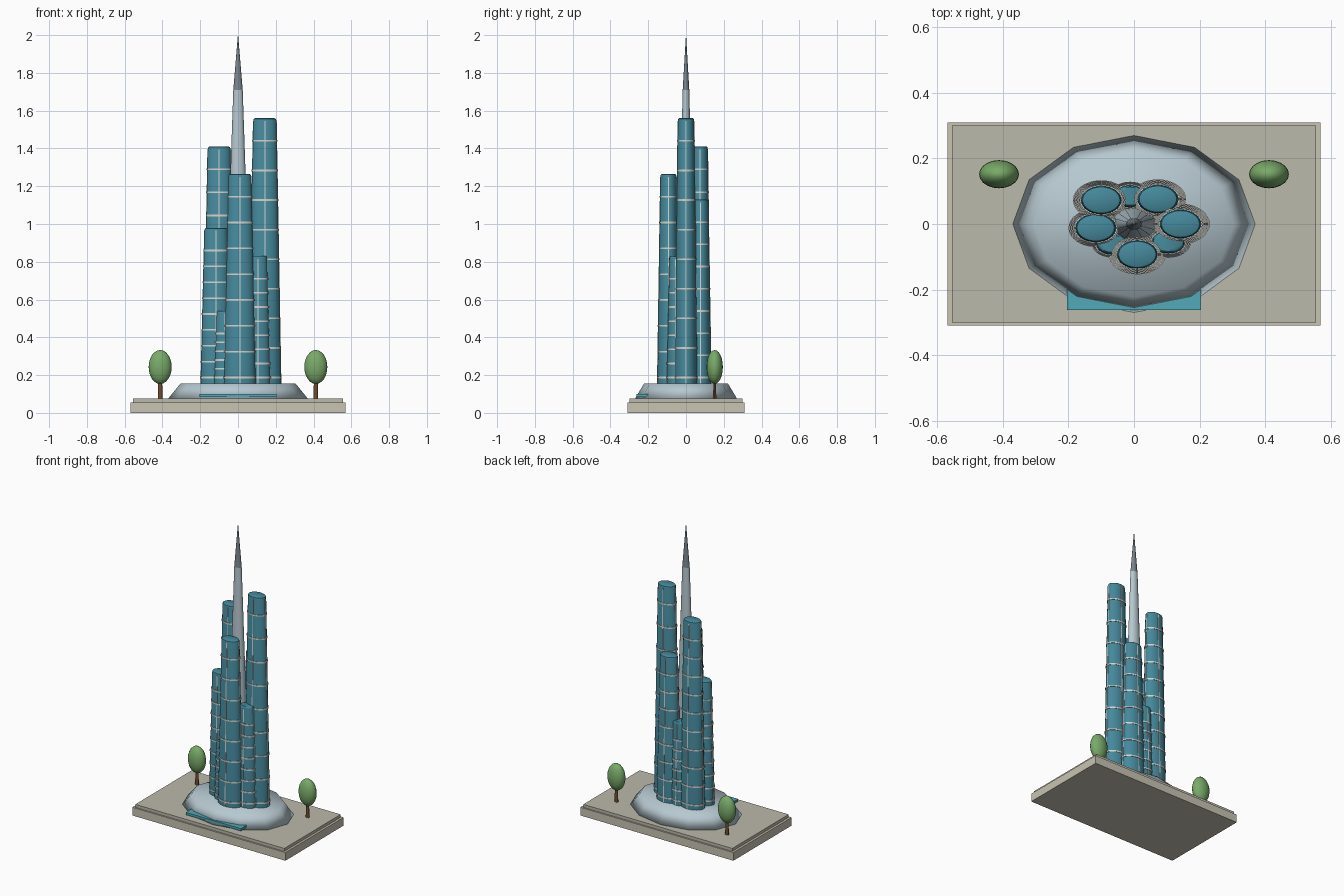
import bpy, bmesh, math

if "Cube" in bpy.data.objects:
    bpy.data.objects.remove(bpy.data.objects["Cube"])

SQ = 0.70  # everything round is squashed along y


def mat(name, r, g, b):
    m = bpy.data.materials.new(name)
    m.diffuse_color = (r, g, b, 1)
    m.use_nodes = True
    m.node_tree.nodes["Principled BSDF"].inputs["Base Color"].default_value = m.diffuse_color
    return m


GLASS = mat("teal_glass", 0.06, 0.25, 0.33)
CANOPY = mat("bright_teal", 0.08, 0.40, 0.48)
BAND = mat("pale_trim", 0.68, 0.68, 0.64)
STONE = mat("pale_blue_stone", 0.47, 0.58, 0.63)
STEEL = mat("dark_steel", 0.20, 0.24, 0.27)
PAVING = mat("paving", 0.58, 0.55, 0.45)
PAVING_TOP = mat("paving_top", 0.50, 0.49, 0.41)
LEAF = mat("leaf", 0.19, 0.40, 0.14)
BARK = mat("bark", 0.16, 0.07, 0.03)


def finish(bm, name, material, angle=40):
    bmesh.ops.recalc_face_normals(bm, faces=bm.faces)
    me = bpy.data.meshes.new(name)
    bm.to_mesh(me)
    bm.free()
    me.materials.append(material)
    ob = bpy.data.objects.new(name, me)
    bpy.context.collection.objects.link(ob)
    if angle:
        bpy.ops.object.select_all(action='DESELECT')
        ob.select_set(True)
        bpy.context.view_layer.objects.active = ob
        bpy.ops.object.shade_smooth_by_angle(angle=math.radians(angle))
    return ob


def add_lathe(bm, profile, x, y, segs=32, sy=SQ, closed=False):
    """Elliptical turning of (radius, z) points; closed gives a ring, else capped."""
    rings = []
    for r, z in profile:
        rings.append([bm.verts.new((x + r * math.cos(math.tau * i / segs),
                                    y + sy * r * math.sin(math.tau * i / segs), z))
                      for i in range(segs)])
    pairs = list(zip(rings, rings[1:]))
    if closed:
        pairs.append((rings[-1], rings[0]))
    else:
        bm.faces.new(rings[0][::-1])
        bm.faces.new(rings[-1])
    for a, b in pairs:
        for i in range(segs):
            j = (i + 1) % segs
            bm.faces.new((a[i], a[j], b[j], b[i]))


def add_box(bm, x0, x1, y0, y1, z0, z1):
    v = bmesh.ops.create_cube(bm, size=1)["verts"]
    for p in v:
        p.co = (x1 if p.co.x > 0 else x0, y1 if p.co.y > 0 else y0, z1 if p.co.z > 0 else z0)


def lathe(name, profile, x, y, material, angle=40, **kw):
    bm = bmesh.new()
    add_lathe(bm, profile, x, y, **kw)
    return finish(bm, name, material, angle)


def box(name, dims, material):
    bm = bmesh.new()
    add_box(bm, *dims)
    return finish(bm, name, material, 0)


# Plaza slabs
box("plaza_base", (-0.57, 0.57, -0.31, 0.31, 0, 0.055), PAVING)
box("plaza_top", (-0.555, 0.555, -0.30, 0.30, 0.055, 0.075), PAVING_TOP)

# Twelve-sided podium and entrance canopy
lathe("podium", [(0.37, 0.075), (0.305, 0.155)], 0, 0, STONE, 180, segs=12, sy=0.73)
box("entrance_canopy", (-0.205, 0.205, -0.262, -0.19, 0.084, 0.10), CANOPY)

# Central spire and its dark needle
lathe("spire_shaft", [(0.078, 0.15), (0.04, 1.27), (0.025, 1.71)], 0, 0, STONE, segs=16)
lathe("spire_needle", [(0.025, 1.71), (0.0006, 2.0)], 0, 0, STEEL, segs=16)

Z0 = 0.15


def tower(name, x, y, top, r0, r1, n):
    def rad(z):
        return r0 + (r1 - r0) * (z - Z0) / (top - Z0)
    # glazed shaft with a softly rounded cap
    lathe(name + "_shaft", [(r0, Z0), (rad(top - 0.012), top - 0.012),
                            (r1 * 0.95, top - 0.003), (r1 * 0.85, top)], x, y, GLASS)
    # floor bands
    bm = bmesh.new()
    for i in range(n):
        z = 0.187 + (top - 0.12 - 0.187) * i / (n - 1)
        r, h = rad(z), 0.0045
        add_lathe(bm, [(r - 0.004, z - h), (r + 0.004, z - h),
                       (r + 0.004, z + h), (r - 0.004, z + h)], x, y, closed=True)
    finish(bm, name + "_bands", BAND)
    # slim vertical fins following the taper
    bm = bmesh.new()
    for k in range(4):
        c, s = round(math.cos(k * math.pi / 2)), round(math.sin(k * math.pi / 2))
        w, d = 0.0025, 0.002
        px, py = x + c * r0, y + s * r0 * SQ
        hx, hy = (d, w) if c else (w, d)
        start = len(bm.verts)
        add_box(bm, px - hx, px + hx, py - hy, py + hy, Z0, top - 0.015)
        bm.verts.ensure_lookup_table()
        for v in bm.verts[start:]:
            if v.co.z > 1e-3 + Z0:
                v.co.x -= c * (r0 - r1)
                v.co.y -= s * (r0 - r1) * SQ
    finish(bm, name + "_fins", BAND, 0)


# Cluster of towers: x, y, top, bottom radius, top radius, band count
tower("right_tower", 0.142, 0.0, 1.56, 0.086, 0.061, 9)
tower("back_left_tower", -0.10, 0.073, 1.41, 0.083, 0.060, 10)
tower("front_tower", 0.01, -0.093, 1.265, 0.084, 0.060, 8)
tower("back_right_tower", 0.073, 0.076, 1.13, 0.083, 0.060, 8)
tower("left_tower", -0.117, -0.012, 0.98, 0.080, 0.060, 9)
tower("low_right_tower", 0.105, -0.055, 0.83, 0.066, 0.048, 8)
tower("low_back_tower", -0.012, 0.085, 0.71, 0.060, 0.046, 7)
tower("low_left_tower", -0.068, -0.06, 0.54, 0.058, 0.044, 6)

# Trees at both sides
for side, sx in (("left", -1), ("right", 1)):
    lathe(side + "_tree_trunk", [(0.013, 0.07), (0.010, 0.18)], sx * 0.412, 0.152, BARK, segs=10)
    bm = bmesh.new()
    bmesh.ops.create_uvsphere(bm, u_segments=20, v_segments=12, radius=1)
    for v in bm.verts:
        v.co = (sx * 0.412 + v.co.x * 0.061, 0.152 + v.co.y * 0.043, 0.243 + v.co.z * 0.09)
    finish(bm, side + "_tree_crown", LEAF, 60)
